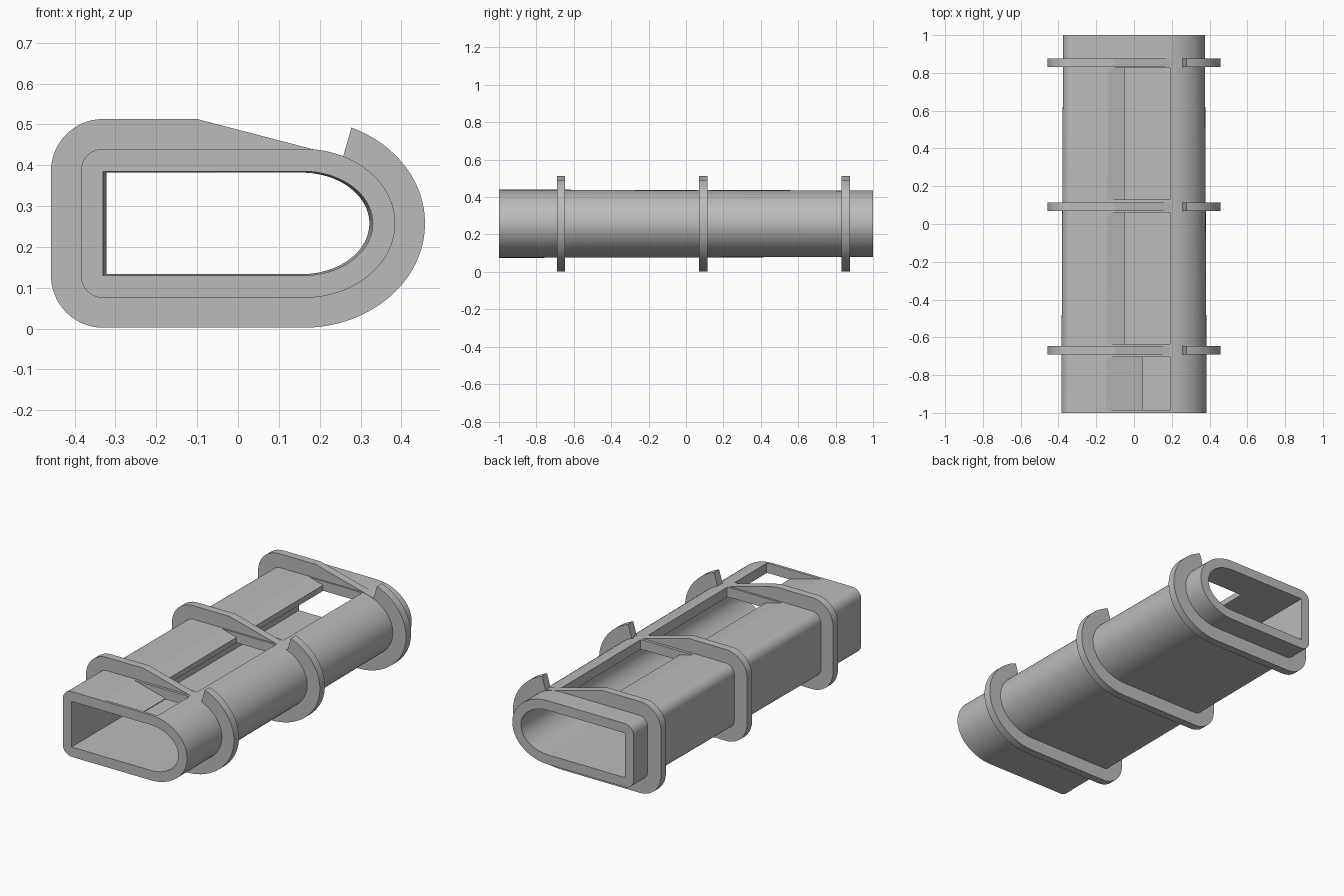
import bpy, bmesh, math

if "Cube" in bpy.data.objects:
    bpy.data.objects.remove(bpy.data.objects["Cube"], do_unlink=True)

grey = bpy.data.materials.new("plain grey")
grey.use_nodes = True
colour = (0.5, 0.5, 0.5, 1)
grey.diffuse_color = colour
grey.node_tree.nodes["Principled BSDF"].inputs["Base Color"].default_value = colour

MID_Z = 0.2575
SEG = 20


def profile(d):
    """Bore outline grown by d: square on one side, half ellipse on the other."""
    pts = []
    for i in range(2 * SEG + 1):
        a = -math.pi / 2 + math.pi * i / (2 * SEG)
        pts.append((0.16 + (0.17 + d) * math.cos(a), (0.1275 + d) * math.sin(a)))
    for z, start in ((0.1275, math.pi / 2), (-0.1275, math.pi)):
        for i in range(SEG + 1):
            a = start + math.pi / 2 * i / SEG
            pts.append((-0.33 + d * math.cos(a), z + d * math.sin(a)))
    return pts


def finish(name, bm):
    bmesh.ops.remove_doubles(bm, verts=bm.verts, dist=0.0001)
    bmesh.ops.recalc_face_normals(bm, faces=bm.faces)
    mesh = bpy.data.meshes.new(name)
    bm.to_mesh(mesh)
    bm.free()
    mesh.materials.append(grey)
    ob = bpy.data.objects.new(name, mesh)
    bpy.context.collection.objects.link(ob)
    return ob


def sleeve(name, outer, inner, y0, y1, s0=1.0, s1=1.0):
    """Hollow length between two profiles, scaled at each end."""
    bm = bmesh.new()
    loops = []
    for pts, y, s in ((outer, y0, s0), (outer, y1, s1), (inner, y1, s1), (inner, y0, s0)):
        loops.append([bm.verts.new((x * s, y, MID_Z + z * s)) for x, z in pts])
    n = len(outer)
    for k in range(4):
        a, b = loops[k], loops[(k + 1) % 4]
        for i in range(n):
            j = (i + 1) % n
            bm.faces.new((a[i], a[j], b[j], b[i]))
    return finish(name, bm)


def prism(name, pts, y0, y1):
    bm = bmesh.new()
    front = [bm.verts.new((x, y0, z)) for x, z in pts]
    back = [bm.verts.new((x, y1, z)) for x, z in pts]
    bm.faces.new(front)
    bm.faces.new(back[::-1])
    for i in range(len(pts)):
        j = (i + 1) % len(pts)
        bm.faces.new((front[i], front[j], back[j], back[i]))
    return finish(name, bm)


def cut(ob, cutter):
    mod = ob.modifiers.new("cut", "BOOLEAN")
    mod.operation = "DIFFERENCE"
    mod.solver = "EXACT"
    mod.object = cutter
    bpy.context.view_layer.objects.active = ob
    bpy.ops.object.modifier_apply(modifier=mod.name)
    bpy.data.objects.remove(cutter, do_unlink=True)


def smooth(ob):
    bpy.ops.object.select_all(action="DESELECT")
    ob.select_set(True)
    bpy.context.view_layer.objects.active = ob
    bpy.ops.object.shade_smooth_by_angle(angle=math.radians(12))


# Slightly tapered tube
tube = sleeve("tube_body", profile(0.055), profile(0), -1, 1, 1, 0.975)

# Windows in the top, each with a ramp leading down to the opening
for y0, y1, edge in ((-0.985, -0.705, 0.045), (-0.635, 0.06, -0.05), (0.13, 0.825, -0.05)):
    ramp_end = 0.44 - 0.26 * (edge + 0.15)
    cut(tube, prism("window_cutter", [
        (-0.25, 0.466), (edge, ramp_end), (edge, 0.3), (0.19, 0.3), (0.19, 0.466)], y0, y1))
smooth(tube)

# Collars with a sloped notch that ends in a hook
for name, y in (("front_collar", -0.668), ("middle_collar", 0.092), ("rear_collar", 0.854)):
    collar = sleeve(name, profile(0.128), profile(0.03), y - 0.022, y + 0.022)
    cut(collar, prism("notch_cutter", [
        (-0.177, 0.533), (0.257, 0.42), (0.278, 0.493), (0.309, 0.6), (-0.177, 0.6)],
        y - 0.1, y + 0.1))
    smooth(collar)
